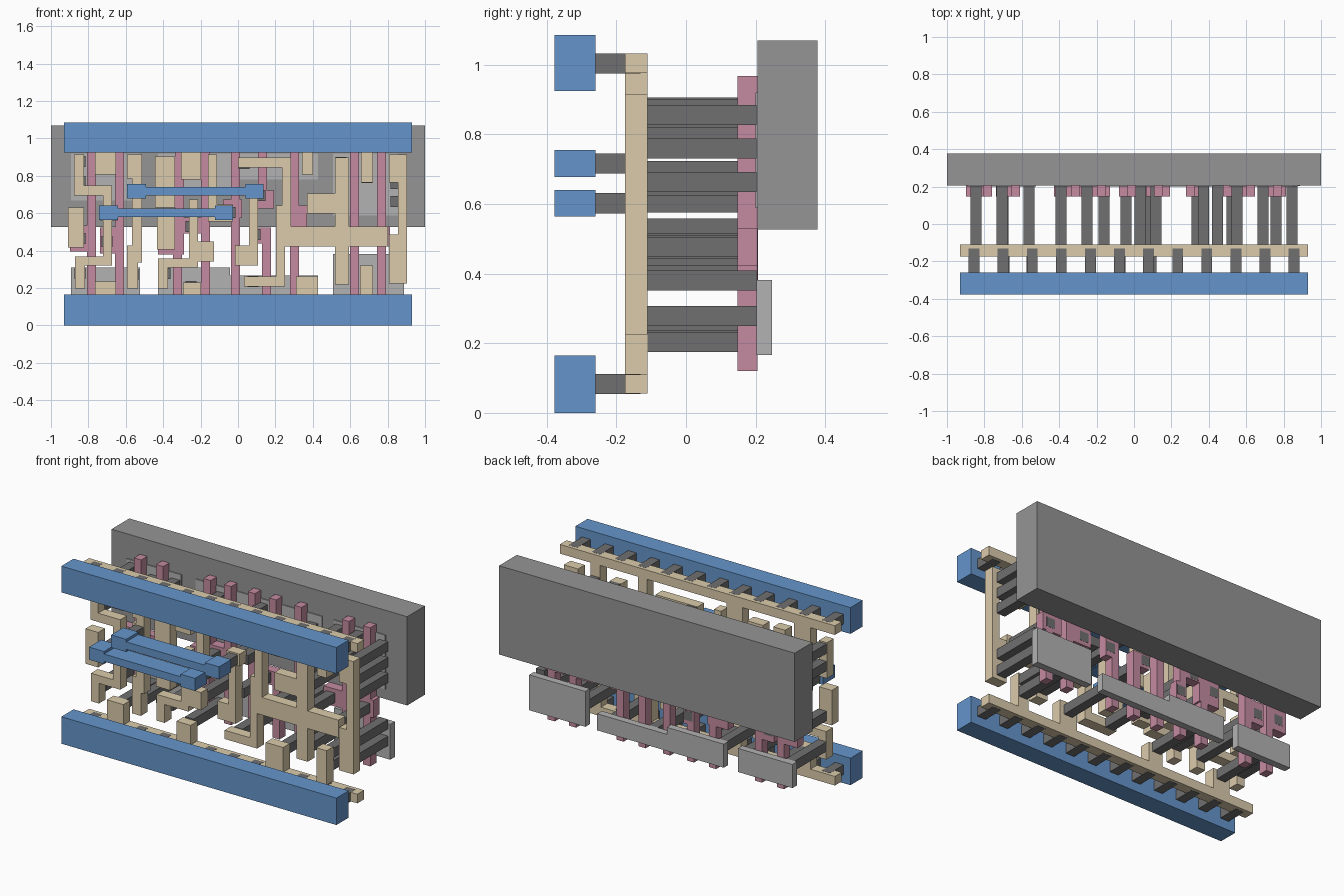
import bpy, bmesh

S = 187.0            # drawing units per model unit


def material(name, rgb):
    m = bpy.data.materials.new(name)
    m.diffuse_color = (*rgb, 1)
    return m


BLUE = material("blue_metal", (0.13, 0.30, 0.60))
TAN = material("tan_wire", (0.71, 0.60, 0.41))
PINK = material("pink_gate", (0.55, 0.26, 0.35))
DARK = material("dark_contact", (0.16, 0.16, 0.16))
GREY = material("mid_grey", (0.30, 0.30, 0.30))
LIGHT = material("light_grey", (0.45, 0.45, 0.45))


def plate(name, rects, y0, y1, mat):
    """Union of rectangles (left, right, bottom, top in drawing units), extruded y0..y1."""
    xs = sorted({v for r in rects for v in r[:2]})
    zs = sorted({v for r in rects for v in r[2:]})
    bm = bmesh.new()
    grid = {}

    def vert(i, j):
        if (i, j) not in grid:
            grid[i, j] = bm.verts.new((xs[i] / S, y0, zs[j] / S))
        return grid[i, j]

    for i in range(len(xs) - 1):
        for j in range(len(zs) - 1):
            cx, cz = (xs[i] + xs[i + 1]) / 2, (zs[j] + zs[j + 1]) / 2
            if any(a < cx < b and c < cz < d for a, b, c, d in rects):
                bm.faces.new((vert(i, j), vert(i + 1, j), vert(i + 1, j + 1), vert(i, j + 1)))
    bmesh.ops.dissolve_limit(bm, angle_limit=0.01, verts=bm.verts[:], edges=bm.edges[:])
    ext = bmesh.ops.extrude_face_region(bm, geom=bm.faces[:], use_keep_orig=True)
    for v in ext["geom"]:
        if isinstance(v, bmesh.types.BMVert):
            v.co.y = y1
    bmesh.ops.recalc_face_normals(bm, faces=bm.faces[:])
    me = bpy.data.meshes.new(name)
    bm.to_mesh(me)
    bm.free()
    me.materials.append(mat)
    ob = bpy.data.objects.new(name, me)
    bpy.context.collection.objects.link(ob)
    return ob


def squares(points, h=5.4):
    return [(x - h, x + h, z - h, z + h) for x, z in points]


# Back slab and the thin pads around it
plate("back_slab", [(-187, 187, 98.5, 200)], 0.206, 0.378, GREY)
plate("upper_pads", [(-167, -98, 125, 172), (-80, 0, 130, 172), (0, 80, 146, 172),
                     (95, 160, 110, 172)], 0.200, 0.210, LIGHT)
plate("lower_pad_left", [(-167, -98, 31, 58)], 0.203, 0.247, LIGHT)
plate("lower_pad_middle", [(-80, -8, 31, 58), (-8, 80, 31, 50)], 0.203, 0.247, LIGHT)
plate("lower_pad_right", [(95, 166, 31, 71.5)], 0.203, 0.247, LIGHT)

# Upright gate bars with their widened contact tabs
LO, HI = 22.5, 181
gates = [
    [(-151, -142, LO, HI), (-168, -142, 74, 100)],
    [(-123, -114, LO, HI), (-138, -114, 72, 98)],
    [(-63, -54, 95, HI), (-80, -54, 71, 100), (-65, -56, LO, 74)],
    [(-37, -28, LO, HI), (-54, -28, 92, 108), (-37, -24, 64, 84)],
    [(-7, 2, LO, HI), (-15, 4, 108, 126)],
    [(20, 29, 117, HI), (20, 36, 117, 135)],
    [(24, 33, LO, 98), (12, 33, 82, 98)],
    [(52, 61, LO, HI), (52, 69, 79, 120)],
    [(112, 121, LO, HI), (89, 121, 79, 99)],
    [(139, 148, LO, HI), (128, 152, 79, 99)],
]
for n, g in enumerate(gates):
    plate(f"gate_bar_{n + 1}", g, 0.148, 0.206, PINK)

# Tan wiring layer: two rails with stubs, then the separate wires
plate("wire_rail_bottom", [(-174, 174, 10.3, 20.7), (-143, -122, 20, 44), (-55, -37, 20, 43),
                           (58, 80, 20, 49), (122, 135, 20, 60)], -0.175, -0.11, TAN)
plate("wire_rail_top", [(-174, 174, 182.5, 193), (-143, -122, 151, 185), (-57, -37, 146, 185),
                        (64, 75, 151, 185), (123, 135, 143, 185)], -0.175, -0.11, TAN)
wires = [
    [(-164, -154, 130, 171), (-164, -126, 130, 140), (-135, -126, 60, 140),
     (-163, -126, 60, 69), (-163, -153, 37, 69), (-138, -120, 105, 119)],
    [(-170, -154, 78, 118)],
    [(-111, -96, 147, 171), (-106, -96, 63, 147), (-111, -96, 127, 141), (-111, -100, 37, 80)],
    [(-83, -63, 118, 169)],
    [(-81, -63, 76, 109)],
    [(-80, -70, 37, 67), (-80, -40, 58, 67), (-49, -40, 58, 126), (-40, -24, 64, 84)],
    [(-30, -21, 105, 171), (-30, -5, 104, 121)],
    [(0, 53, 158, 168), (44, 53, 79, 168), (44, 150, 79, 99), (97, 111, 41, 168),
     (69, 111, 112, 132), (38, 53, 79, 120), (38, 47, 39, 120), (6, 47, 39, 49)],
    [(8, 25, 127, 141), (11, 20, 60, 141), (-3, 20, 60, 80)],
    [(151, 169, 143, 171), (160, 169, 42, 171), (151, 169, 42, 91)],
]
for n, w in enumerate(wires):
    plate(f"tan_wire_{n + 1}", w, -0.175, -0.11, TAN)

# Dark contact posts from the wiring back to the pads
pad_posts = [(-158, 164), (-158, 144), (-158, 52), (-132, 157), (-132, 38.5), (-105, 160),
             (-105, 51), (-73, 150), (-73, 52), (-47, 160), (-47, 39), (6, 162), (15, 44),
             (69.5, 157), (69.5, 39), (103, 163), (103, 142), (103, 122), (103, 52),
             (129, 163), (129, 148), (129, 52), (129, 38), (158, 160), (158, 142),
             (158, 124), (158, 52), (158, 71)]
gate_posts = [(-158, 87), (-131, 84), (-73, 88), (-30, 74), (-47, 99), (-8, 113),
              (22, 130), (17, 91), (63, 90), (83.5, 89), (98, 89), (142, 89)]
plate("pad_contact_posts", squares(pad_posts), -0.112, 0.203, DARK)
plate("gate_contact_posts", squares(gate_posts), -0.112, 0.207, DARK)

# Short dark studs between wiring and the blue bars: twelve per rail, four for the straps
row = [-160 + i * 29.1 for i in range(12)]
plate("studs_bottom", squares([(x, 15.5) for x in row]), -0.262, -0.13, DARK)
plate("studs_top", squares([(x, 187.7) for x in row]), -0.262, -0.13, DARK)
plate("strap_studs", squares([(-102, 134), (17, 134), (-130, 112.6), (-14, 112.6)]),
      -0.262, -0.13, DARK)

# Blue front bars and two dumbbell straps
plate("front_bar_bottom", [(-174, 174, 0, 30.8)], -0.378, -0.26, BLUE)
plate("front_bar_top", [(-174, 174, 173, 203)], -0.378, -0.26, BLUE)
for name, a, b, z in (("strap_upper", -111, 25.5, 134), ("strap_lower", -139, -5, 112.6)):
    plate(name, [(a, a + 19, z - 7.2, z + 7.2), (a, b, z - 4.3, z + 4.3),
                 (b - 18, b, z - 7.2, z + 7.2)], -0.378, -0.26, BLUE)
